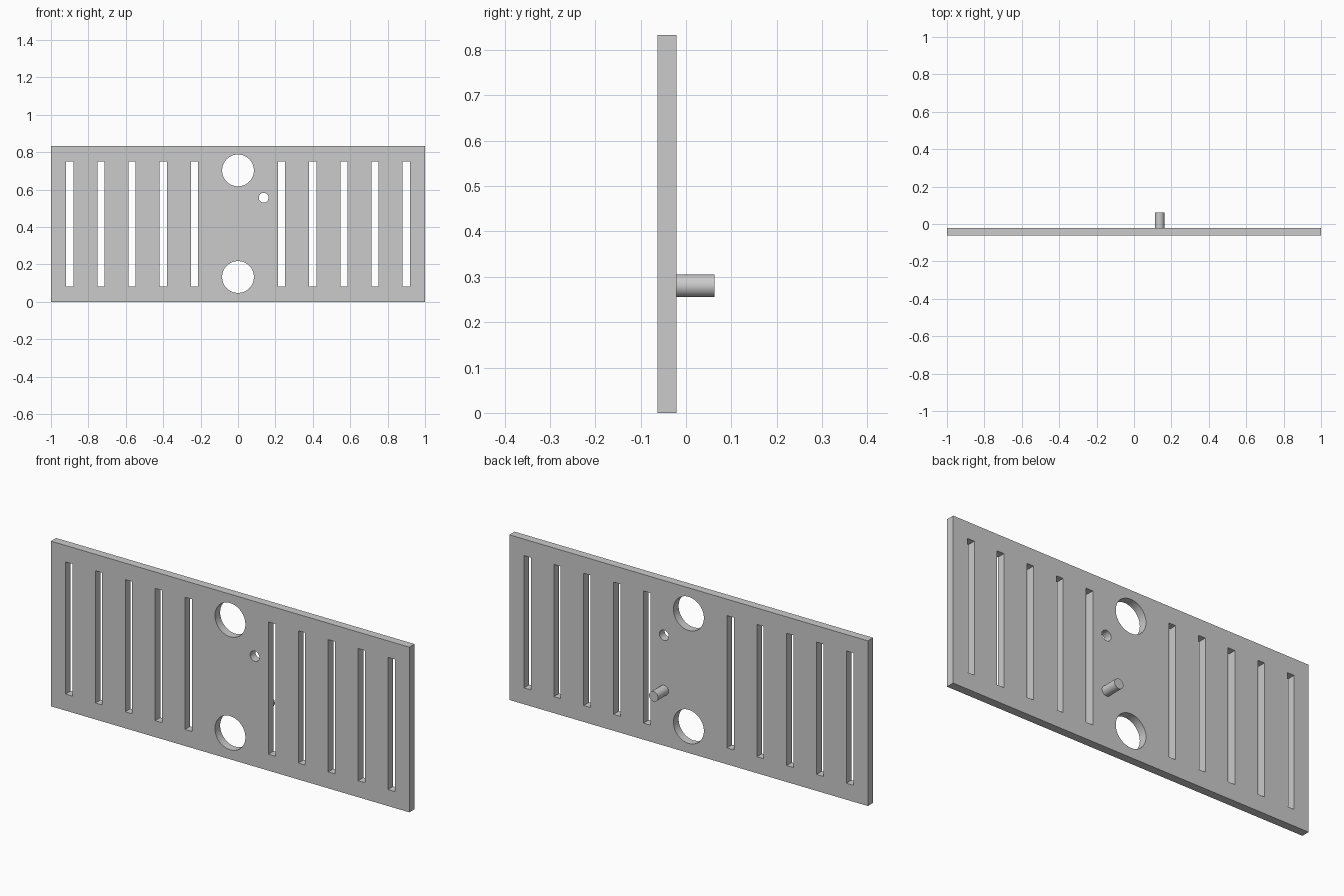
import bpy, bmesh, math
from mathutils import Matrix

cube = bpy.data.objects.get("Cube")
if cube:
    bpy.data.objects.remove(cube, do_unlink=True)

WIDTH, HEIGHT = 2.0, 0.833
FRONT, BACK, PEG_END = -0.0625, -0.021, 0.0625

grey = bpy.data.materials.new("light grey")
grey.use_nodes = True
grey.diffuse_color = (0.6, 0.6, 0.6, 1)
grey.node_tree.nodes["Principled BSDF"].inputs["Base Color"].default_value = grey.diffuse_color


def add_box(bm, x0, x1, y0, y1, z0, z1):
    centre = Matrix.Translation(((x0 + x1) / 2, (y0 + y1) / 2, (z0 + z1) / 2))
    bmesh.ops.create_cube(bm, size=1, matrix=centre @ Matrix.Diagonal((x1 - x0, y1 - y0, z1 - z0, 1)))


def add_rod(bm, x, z, radius, y0, y1):
    turn = Matrix.Translation((x, (y0 + y1) / 2, z)) @ Matrix.Rotation(math.pi / 2, 4, "X")
    bmesh.ops.create_cone(bm, cap_ends=True, segments=64, radius1=radius, radius2=radius,
                          depth=y1 - y0, matrix=turn)


def make_object(name, bm):
    mesh = bpy.data.meshes.new(name)
    bm.to_mesh(mesh)
    bm.free()
    mesh.materials.append(grey)
    obj = bpy.data.objects.new(name, mesh)
    bpy.context.collection.objects.link(obj)
    return obj


def activate(obj):
    bpy.ops.object.select_all(action="DESELECT")
    obj.select_set(True)
    bpy.context.view_layer.objects.active = obj


# Flat plate
bm = bmesh.new()
add_box(bm, -WIDTH / 2, WIDTH / 2, FRONT, BACK, 0, HEIGHT)
plate = make_object("plate", bm)

# Cutter: mirrored rows of slots, two large holes and one small hole
bm = bmesh.new()
for side in (-1, 1):
    for i in range(5):
        x = side * (0.233 + i / 6)
        add_box(bm, x - 0.019, x + 0.019, FRONT - 0.1, BACK + 0.1, 0.083, 0.75)
for x, z, radius in ((0, 0.133, 0.085), (0, 0.703, 0.085), (0.137, 0.557, 0.026)):
    add_rod(bm, x, z, radius, FRONT - 0.1, BACK + 0.1)
cutter = make_object("hole_cutter", bm)
cutter.hide_render = True

cut = plate.modifiers.new("holes", "BOOLEAN")
cut.operation = "DIFFERENCE"
cut.solver = "EXACT"
cut.object = cutter
activate(plate)
bpy.ops.object.modifier_apply(modifier=cut.name)
bpy.data.objects.remove(cutter, do_unlink=True)

# Round peg on the back
bm = bmesh.new()
add_rod(bm, 0.137, 0.28, 0.025, BACK, PEG_END)
peg = make_object("back_peg", bm)

for obj in (plate, peg):
    activate(obj)
    bpy.ops.object.shade_smooth_by_angle(angle=math.radians(30))
